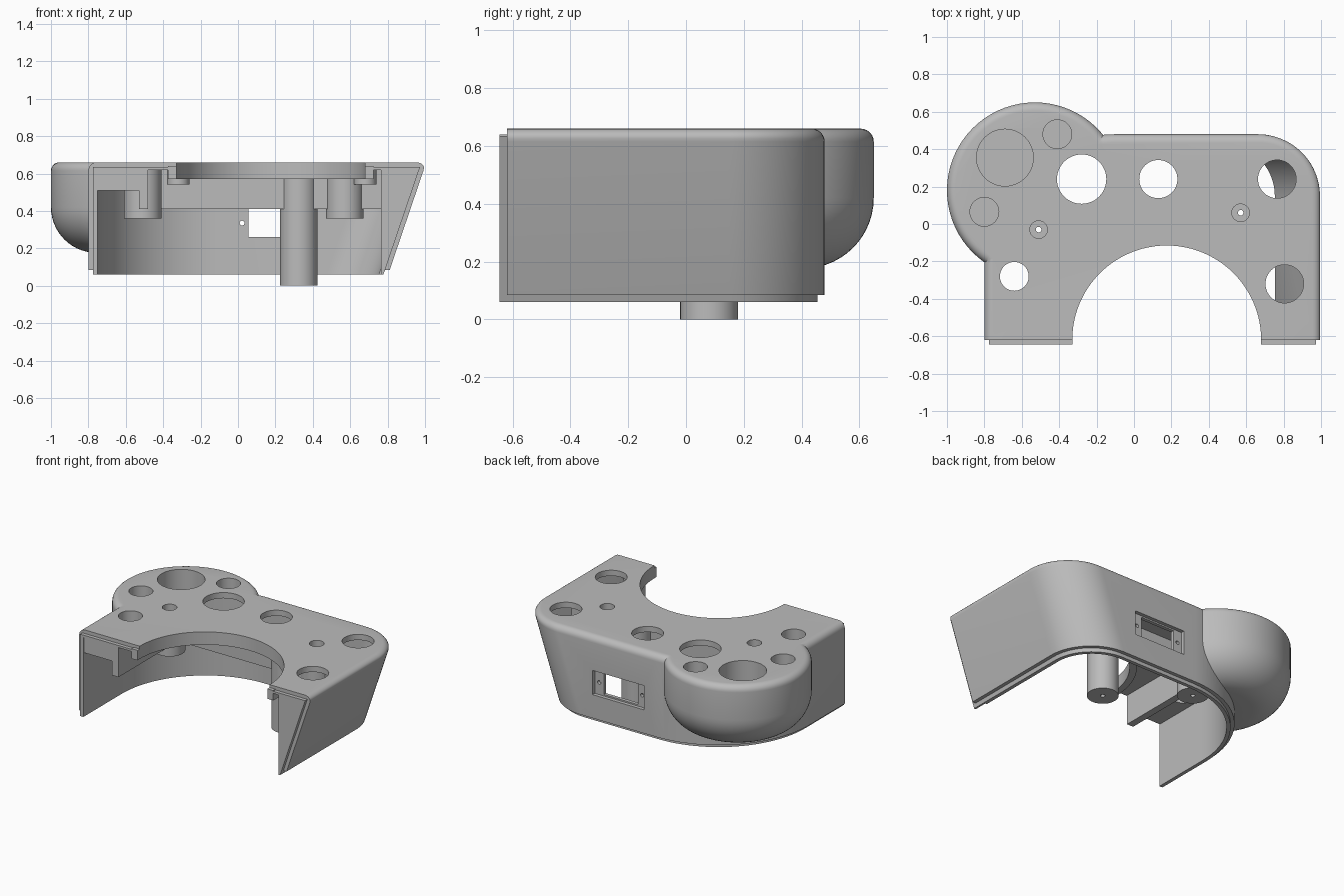
import bpy, bmesh, math
from mathutils import Vector

cube = bpy.data.objects.get("Cube")
if cube:
    bpy.data.objects.remove(cube, do_unlink=True)

grey = bpy.data.materials.new("plain grey")
grey.use_nodes = True
COLOUR = (0.5, 0.5, 0.5, 1)
grey.diffuse_color = COLOUR
grey.node_tree.nodes["Principled BSDF"].inputs["Base Color"].default_value = COLOUR

TOP, BOTTOM, CEILING, FRONT = 0.66, 0.06, 0.62, -0.62
RIM = 0.045


def finish(name, bm):
    bmesh.ops.recalc_face_normals(bm, faces=bm.faces)
    mesh = bpy.data.meshes.new(name)
    bm.to_mesh(mesh)
    bm.free()
    mesh.materials.append(grey)
    obj = bpy.data.objects.new(name, mesh)
    bpy.context.collection.objects.link(obj)
    return obj


def loft(name, rings):
    """Skin a stack of equal closed rings and cap both ends."""
    bm = bmesh.new()
    loops = [[bm.verts.new(p) for p in ring] for ring in rings]
    n = len(loops[0])
    for a, b in zip(loops, loops[1:]):
        for i in range(n):
            j = (i + 1) % n
            bm.faces.new((a[i], a[j], b[j], b[i]))
    bm.faces.new(loops[0])
    bm.faces.new(loops[-1])
    return finish(name, bm)


def arc(cx, cy, r, start, end, steps):
    for i in range(steps + 1):
        a = math.radians(start + (end - start) * i / steps)
        yield cx + r * math.cos(a), cy + r * math.sin(a)


def outline(z, inset, front):
    """Case plan: large back corner on one side, leaning wall on the other."""
    lean = 0.34 * (0.64 - z) if z < 0.64 else 0
    pts = [(-0.8 + inset, front)]
    pts += arc(-0.1, -0.22, 0.7 - inset, 180, 90, 32)
    pts += arc(0.67 - lean, 0.15, 0.33 - inset, 90, 0, 24)
    pts.append((1 - lean - inset, front))
    return [Vector((x, y, z)) for x, y in pts]


def cylinder(name, x, y, r, z0, z1, sides=48):
    return loft(name, [[Vector((px, py, z)) for px, py in list(arc(x, y, r, 0, 360, sides))[:-1]]
                       for z in (z0, z1)])


def box(name, x0, x1, y0, y1, z0, z1):
    return loft(name, [[Vector(p) for p in ((x0, y0, z), (x1, y0, z), (x1, y1, z), (x0, y1, z))]
                       for z in (z0, z1)])


def combine(target, tool, operation):
    mod = target.modifiers.new("join", "BOOLEAN")
    mod.operation, mod.object, mod.solver = operation, tool, "EXACT"
    bpy.context.view_layer.objects.active = target
    bpy.ops.object.modifier_apply(modifier=mod.name)
    bpy.data.objects.remove(tool, do_unlink=True)


def add(tool):
    combine(case, tool, "UNION")


def cut(tool):
    combine(case, tool, "DIFFERENCE")


# Outer case with rounded top rim
rings = [outline(0.085, 0, FRONT), outline(TOP - RIM, 0, FRONT)]
for i in range(1, 7):
    a = math.radians(15 * i)
    rings.append(outline(TOP - RIM + RIM * math.sin(a), RIM * (1 - math.cos(a)), FRONT))
case = loft("case", rings)

# Inset lip along the bottom and front edges
add(loft("lip", [outline(z, 0.025, -0.645) for z in (BOTTOM, 0.635)]))

# Round pod on the back corner
profile = [(0.226 + x, 0.42 + z) for x, z in arc(0, 0, 0.244, -90, 0, 14)]
profile += list(arc(0.47 - RIM, TOP - RIM, RIM, 0, 90, 6))
add(loft("pod", [[Vector((x, y, z)) for x, y in list(arc(-0.53, 0.18, r, 0, 360, 72))[:-1]]
                 for r, z in profile]))

# Hollow interior, leaving end webs beside the front opening
cut(loft("cavity", [outline(z, 0.05, -0.6) for z in (-0.1, CEILING)]))
cut(box("front_opening", -0.75, 0.765, -0.9, -0.55, -0.1, CEILING))

# Ribs, thick bracket and rim of the half-round notch
add(cylinder("notch_rim", 0.175, FRONT, 0.55, 0.57, 0.64, 96))
add(box("cross_rib", -0.53, 0.84, 0.02, 0.07, 0.41, 0.64))
add(box("bracket_slab", -0.775, -0.48, -0.64, -0.05, 0.51, 0.63))
add(box("bracket_rib", -0.53, -0.48, -0.64, 0.03, 0.41, 0.625))

# Hanging bosses, small pegs and the long post
for x, y in ((0.57, 0.06), (-0.51, -0.03)):
    add(cylinder("screw_boss", x, y, 0.1, 0.36, 0.635))
for x in (-0.32, 0.68):
    add(cylinder("peg", x, -0.02, 0.06, 0.54, 0.635, 32))
add(cylinder("post", 0.325, 0.08, 0.1, 0, 0.64))

# Half-round notch
cut(box("front_trim", -0.9, 1.1, -1.4, -0.645, 0, 1))
cut(cylinder("notch", 0.175, FRONT, 0.505, -0.2, 1, 96))

# Through holes in the top
for x, y, r in ((-0.28, 0.24, 0.132), (0.13, 0.24, 0.102), (-0.64, -0.28, 0.077)):
    cut(cylinder("hole", x, y, r, 0.45, 0.8))
for x, y in ((0.765, 0.24), (0.805, -0.32)):
    cut(cylinder("hole", x, y, 0.102, 0.6, 0.8))

# Blind holes in the pod
for x, y, r in ((-0.69, 0.355, 0.152), (-0.41, 0.48, 0.077), (-0.8, 0.065, 0.077)):
    cut(cylinder("pocket", x, y, r, 0.41, 0.8))

# Counterbored screw holes
for x, y in ((0.57, 0.06), (-0.51, -0.03)):
    cut(cylinder("counterbore", x, y, 0.047, 0.45, 0.8, 32))
    cut(cylinder("screw_hole", x, y, 0.015, 0.3, 0.5, 16))
cut(cylinder("post_hole", 0.325, 0.08, 0.015, -0.1, 0.2, 16))

# Recessed socket in the back wall
cut(box("socket_recess", -0.01, 0.39, 0.455, 0.6, 0.25, 0.42))
cut(box("socket_opening", 0.055, 0.32, 0.3, 0.6, 0.26, 0.41))
for x in (0.022, 0.356):
    pin = cylinder("socket_screw", 0, 0, 0.013, -0.1, 0.1, 16)
    pin.rotation_euler.x = math.pi / 2
    pin.location = (x, 0.45, 0.335)
    bpy.context.view_layer.update()
    cut(pin)

# Smooth curved walls with crisp edges
for o in bpy.context.selected_objects:
    o.select_set(False)
case.select_set(True)
bpy.context.view_layer.objects.active = case
bpy.ops.object.shade_smooth_by_angle(angle=math.radians(30))
